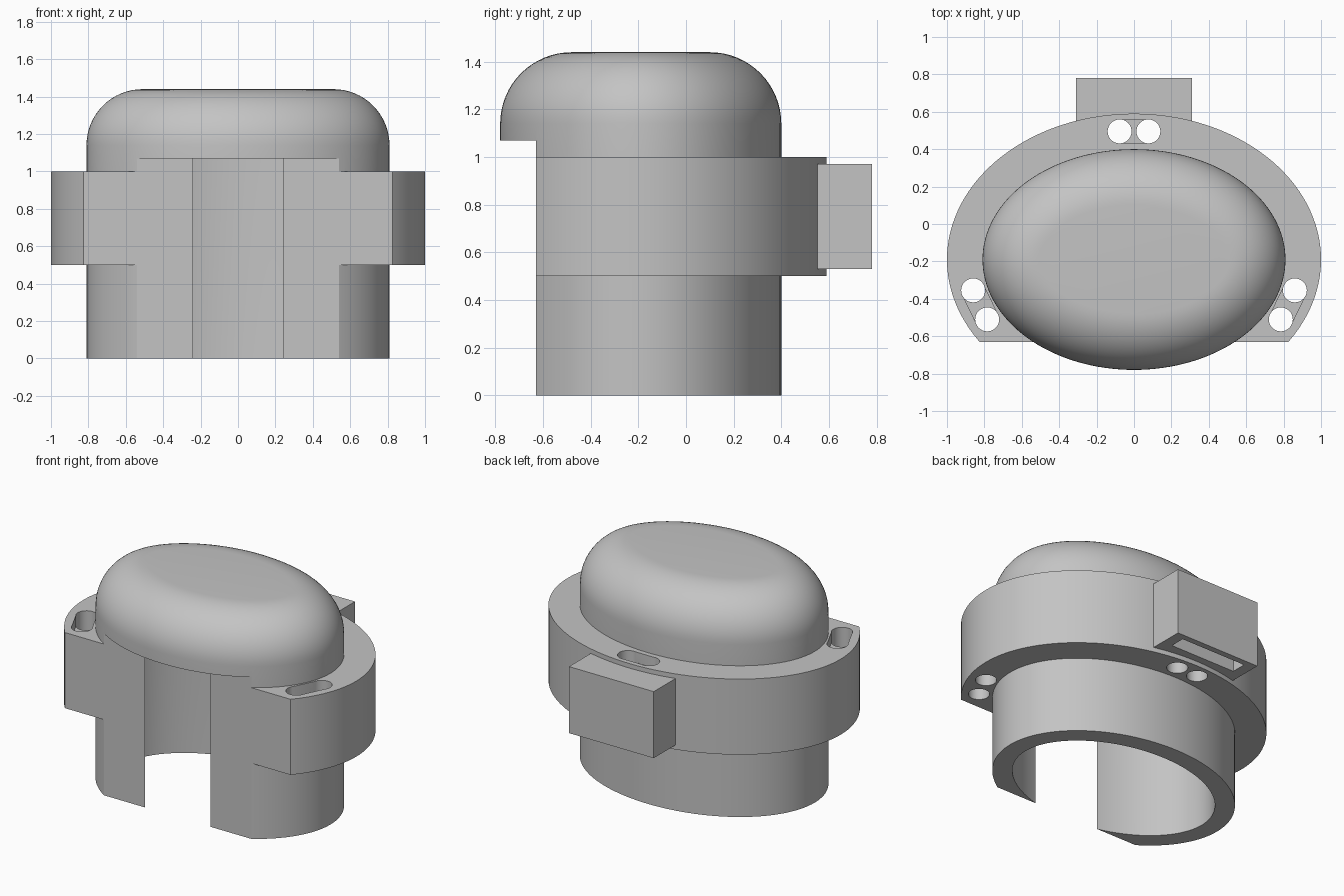
import bpy, bmesh, math
from mathutils import Matrix, Vector

if "Cube" in bpy.data.objects:
    bpy.data.objects.remove(bpy.data.objects["Cube"], do_unlink=True)

CENTRE_Y = -0.19
SEGMENTS = 128

grey = bpy.data.materials.new("plain_grey")
grey.use_nodes = True
grey.diffuse_color = (0.55, 0.55, 0.55, 1)
grey.node_tree.nodes["Principled BSDF"].inputs["Base Color"].default_value = (0.55, 0.55, 0.55, 1)


def finish(name, bm):
    bmesh.ops.recalc_face_normals(bm, faces=bm.faces[:])
    mesh = bpy.data.meshes.new(name)
    bm.to_mesh(mesh)
    bm.free()
    mesh.materials.append(grey)
    obj = bpy.data.objects.new(name, mesh)
    bpy.context.collection.objects.link(obj)
    return obj


def oval_solid(name, a, b, levels):
    """Stack of ovals; each level is (inset along the normal, height)."""
    bm = bmesh.new()
    rings = []
    for inset, z in levels:
        ring = []
        for i in range(SEGMENTS):
            t = math.tau * i / SEGMENTS
            n = Vector((b * math.cos(t), a * math.sin(t))).normalized()
            ring.append(bm.verts.new((a * math.cos(t) - inset * n.x,
                                      CENTRE_Y + b * math.sin(t) - inset * n.y, z)))
        rings.append(ring)
    for low, high in zip(rings, rings[1:]):
        for i in range(SEGMENTS):
            j = (i + 1) % SEGMENTS
            bm.faces.new((low[i], low[j], high[j], high[i]))
    bm.faces.new(rings[0][::-1])
    bm.faces.new(rings[-1])
    return finish(name, bm)


def dome_levels(bottom, top, radius, inset=0, steps=16):
    levels = [(inset, bottom)]
    for i in range(steps + 1):
        t = math.pi / 2 * i / steps
        levels.append((inset + radius * (1 - math.cos(t)), top - radius + radius * math.sin(t)))
    return levels


def box(name, low, high, turn=0):
    low, high = Vector(low), Vector(high)
    bm = bmesh.new()
    bmesh.ops.create_cube(bm, size=1, matrix=Matrix.Translation((low + high) / 2)
                          @ Matrix.Rotation(turn, 4, "Z")
                          @ Matrix.Diagonal((*(high - low), 1)))
    return finish(name, bm)


def rod(name, x, y, radius):
    bm = bmesh.new()
    bmesh.ops.create_cone(bm, cap_ends=True, segments=32, radius1=radius, radius2=radius,
                          depth=1, matrix=Matrix.Translation((x, y, 0.75)))
    return finish(name, bm)


def combine(target, tool, operation):
    mod = target.modifiers.new(tool.name, "BOOLEAN")
    mod.operation = operation
    mod.solver = "EXACT"
    mod.object = tool
    bpy.context.view_layer.objects.active = target
    bpy.ops.object.modifier_apply(modifier=mod.name)
    bpy.data.objects.remove(tool, do_unlink=True)


# Domed body with its wide collar and rear block
body = oval_solid("domed_housing", 0.81, 0.59, dome_levels(0, 1.44, 0.3))
collar = oval_solid("collar", 1.0, 0.78, [(0, 0.5), (0, 1.0)])
combine(body, collar, "UNION")
combine(body, box("rear_block", (-0.31, 0.5, 0.53), (0.31, 0.78, 0.97)), "UNION")

# Hollow inside, open at the bottom
cavity = oval_solid("cavity", 0.81, 0.59, dome_levels(-0.1, 1.32, 0.18, inset=0.12))
combine(body, cavity, "DIFFERENCE")

# Flat front below the overhanging dome
combine(body, box("front_cut", (-1.5, -1.5, -0.5), (1.5, -0.63, 1.07)), "DIFFERENCE")

# Pairs of strap holes, each joined by a shallow recess in the collar top
RADIUS = 0.064
for p, q in (((-0.077, 0.495), (0.077, 0.495)),
             ((0.785, -0.51), (0.86, -0.355)),
             ((-0.785, -0.51), (-0.86, -0.355))):
    p, q = Vector(p), Vector(q)
    mid, along = (p + q) / 2, q - p
    half = Vector((along.length / 2, RADIUS - 0.002))
    recess = box("recess", (*(mid - half), 0.93), (*(mid + half), 1.05),
                 math.atan2(along.y, along.x))
    combine(body, recess, "DIFFERENCE")
    for hole in (p, q):
        combine(body, rod("strap_hole", hole.x, hole.y, RADIUS), "DIFFERENCE")

# Slot up into the rear block
combine(body, box("block_slot", (-0.24, 0.64, 0.4), (0.24, 0.74, 0.9)), "DIFFERENCE")

# Smooth curves, crisp edges
bpy.ops.object.select_all(action="DESELECT")
body.select_set(True)
bpy.context.view_layer.objects.active = body
bpy.ops.object.shade_smooth_by_angle(angle=math.radians(25))
